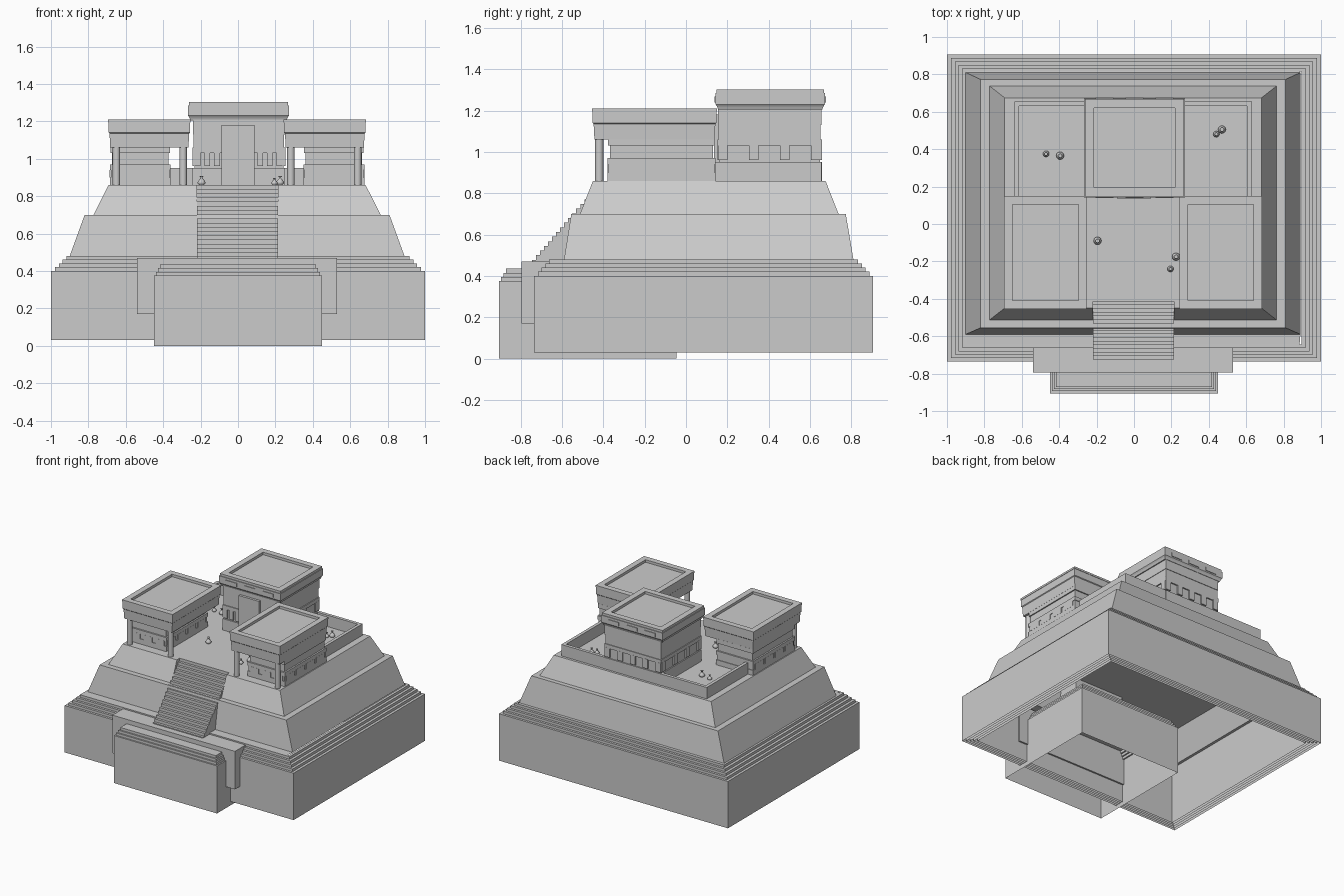
import bpy, bmesh, math

if "Cube" in bpy.data.objects:
    bpy.data.objects.remove(bpy.data.objects["Cube"])

def finish(name, bm):
    bmesh.ops.recalc_face_normals(bm, faces=bm.faces)
    me = bpy.data.meshes.new(name)
    bm.to_mesh(me)
    bm.free()
    ob = bpy.data.objects.new(name, me)
    bpy.context.collection.objects.link(ob)
    return ob

def loft(name, rect, rings, bottom=True, top=True):
    """Stack rectangles: rings are (inset, z) from rect (x0, x1, y0, y1)."""
    x0, x1, y0, y1 = rect
    bm = bmesh.new()
    prev = None
    for d, z in rings:
        dx, dy0, dy1 = d if isinstance(d, tuple) else (d, d, d)
        cur = [bm.verts.new(p) for p in ((x0 + dx, y0 + dy0, z), (x1 - dx, y0 + dy0, z),
                                         (x1 - dx, y1 - dy1, z), (x0 + dx, y1 - dy1, z))]
        if prev:
            for i in range(4):
                j = (i + 1) % 4
                bm.faces.new((prev[i], prev[j], cur[j], cur[i]))
        elif bottom:
            bm.faces.new(cur[::-1])
        prev = cur
    if top:
        bm.faces.new(prev)
    return finish(name, bm)

def box(name, x0, x1, y0, y1, z0, z1):
    return loft(name, (min(x0, x1), max(x0, x1), y0, y1), [(0, z0), (0, z1)])

def lathe(name, x, y, profile, n=12):
    bm = bmesh.new()
    rows = [[bm.verts.new((x + r * math.cos(2 * math.pi * i / n),
                           y + r * math.sin(2 * math.pi * i / n), z)) for i in range(n)]
            for r, z in profile]
    for a, b in zip(rows, rows[1:]):
        for i in range(n):
            j = (i + 1) % n
            bm.faces.new((a[i], a[j], b[j], b[i]))
    bm.faces.new(rows[0][::-1])
    bm.faces.new(rows[-1])
    ob = finish(name, bm)
    for p in ob.data.polygons:
        p.use_smooth = len(p.vertices) == 4
    return ob

# hollow base: nested open walls, each one step higher than the last
for i in range(5):
    a, b = (i * .021, i * .018, i * .018), ((i + 1) * .021, (i + 1) * .018, (i + 1) * .018)
    z = .40 + i * .02
    loft("base_step", (-1, 1, -.735, .905), [(a, .03), (a, z), (b, z)], bottom=False, top=False)

# sloped tiers, the upper one with a slot cut for the staircase
loft("lower_tier", (-.90, .89, -.59, .81),
     [((0.005, -.055, -.005), .479), (0, .48), ((.08, .035, .037), .70)], bottom=False)
upper = loft("upper_tier", (-.775, .765, -.515, .74), [(0, .695), ((.083, .065, .065), .86)])
cutter = box("stair_slot_cutter", -.219, .214, -.8, -.396, .482, .95)
cutter.hide_render = True
m = upper.modifiers.new("slot", "BOOLEAN")
m.operation, m.solver, m.object = "DIFFERENCE", "EXACT", cutter
dg = bpy.context.evaluated_depsgraph_get()
me = bpy.data.meshes.new_from_object(upper.evaluated_get(dg))
upper.modifiers.clear()
upper.data = me
bpy.data.objects.remove(cutter)

# hollow front block and landing behind it
rim = [(0, 0), (0, .375)]
for i in range(1, 4):
    rim += [(i * .011, .355 + i * .02), (i * .011, .375 + i * .02)]
loft("front_block", (-.45, .45, -.905, -.045), rim, bottom=False)
box("landing", -.54, .53, -.795, -.65, .17, .47)

# staircase, one profile extruded sideways
n, ya, yb, za, zb = 18, -.745, -.395, .455, .86
prof = [(yb, za), (ya, za)]
for i in range(n):
    z = za + (zb - za) * (i + 1) / n
    prof += [(ya + (yb - ya) * i / n, z), (ya + (yb - ya) * (i + 1) / n, z)]
bm = bmesh.new()
left = [bm.verts.new((-.22, y, z)) for y, z in prof]
right = [bm.verts.new((.215, y, z)) for y, z in prof]
bm.faces.new(left)
bm.faces.new(right[::-1])
for i in range(1, len(prof)):
    j = (i + 1) % len(prof)
    bm.faces.new((left[i], right[i], right[j], left[j]))
finish("stairs", bm)

# parapet around the rear of the terrace
for s in (-1, 1):
    side = "left" if s < 0 else "right"
    box(side + "_parapet_side", s * .635 - .005, s * .61 - .005, .14, .655, .855, .95)
    box(side + "_parapet_back", s * .61 - .005, s * .22, .63, .655, .855, .95)

# side buildings, mirrored
for s in (-1, 1):
    side = "left" if s < 0 else "right"
    def X(a):
        return s * a - .005
    def rect(a, b, y0, y1):
        return (min(X(a), X(b)), max(X(a), X(b)), y0, y1)
    loft(side + "_house_walls", rect(.355, .68, -.38, .142),
         [(0, .855), (0, .90), (.005, .90), (.005, .94), (0, .94), (0, .97),
          (.012, .97), (.012, 1.03), (.003, 1.03), (.003, 1.065)])
    loft(side + "_house_roof", rect(.248, .69, -.455, .15),
         [(.012, 1.06), (.008, 1.135), (.003, 1.14), (.003, 1.195), (0, 1.195),
          (0, 1.21), (.045, 1.21), (.045, 1.19)])
    # relief tiles on the lower band
    for i in range(3):
        x = .375 + i * .105
        box(side + "_front_tile", X(x), X(x + .075), -.381, -.37, .899, .941)
    for i in range(4):
        y = -.36 + i * .125
        box(side + "_outer_tile", X(.67), X(.681), y, y + .1, .899, .941)
        box(side + "_inner_tile", X(.354), X(.37), y, y + .1, .899, .941)
    # porch columns
    for x in (.645, .288):
        lathe(side + "_column", X(x), -.42, [(.02, .855), (.02, 1.065)], 16)

# rear temple
loft("temple_walls", (-.245, .255, .15, .66),
     [(.003, .855), (.003, .95), (.012, .95), (.012, 1.03), (.002, 1.03), (.002, 1.06),
      (.008, 1.06), (.008, 1.13), (.004, 1.13), (.004, 1.22)])
loft("temple_roof", (-.27, .275, .14, .675),
     [(.016, 1.205), (.01, 1.22), (.003, 1.23), (.003, 1.285), (.008, 1.285),
      (.008, 1.303), (.055, 1.303), (.055, 1.283)])
# projecting temple doorway
box("door_frame", -.088, .088, .135, .17, .855, 1.18)
# small pillars between temple niches
for i in range(4):
    y = .155 + i * .15
    for x in (-.244, .236):
        box("side_pillar", x, x + .018, y, y + .045, .96, 1.035)
for s in (-1, 1):
    for i in range(3):
        x = .1 + i * .052
        box("front_pillar", s * x + .003, s * (x + .03) + .003, .152, .17, .96, 1.035)
for i in range(5):
    x = -.238 + i * .111
    box("back_pillar", x, x + .045, .645, .659, .96, 1.035)
# temple frieze panels
for i in range(3):
    x = -.205 + i * .16
    for y in (.138, .663):
        box("frieze_panel", x, x + .095, y, y + .014, 1.24, 1.268)

# clay jars
for x, y, k in ((-.47, .375, .8), (-.395, .365, 1), (.47, .505, 1), (.44, .48, .8),
                (-.195, -.09, 1), (.225, -.175, 1), (.195, -.24, .8)):
    lathe("jar", x, y, [(r * k, .858 + z * k) for r, z in
          ((.01, 0), (.02, .009), (.021, .017), (.014, .028), (.006, .036), (.006, .044), (.011, .05))])
